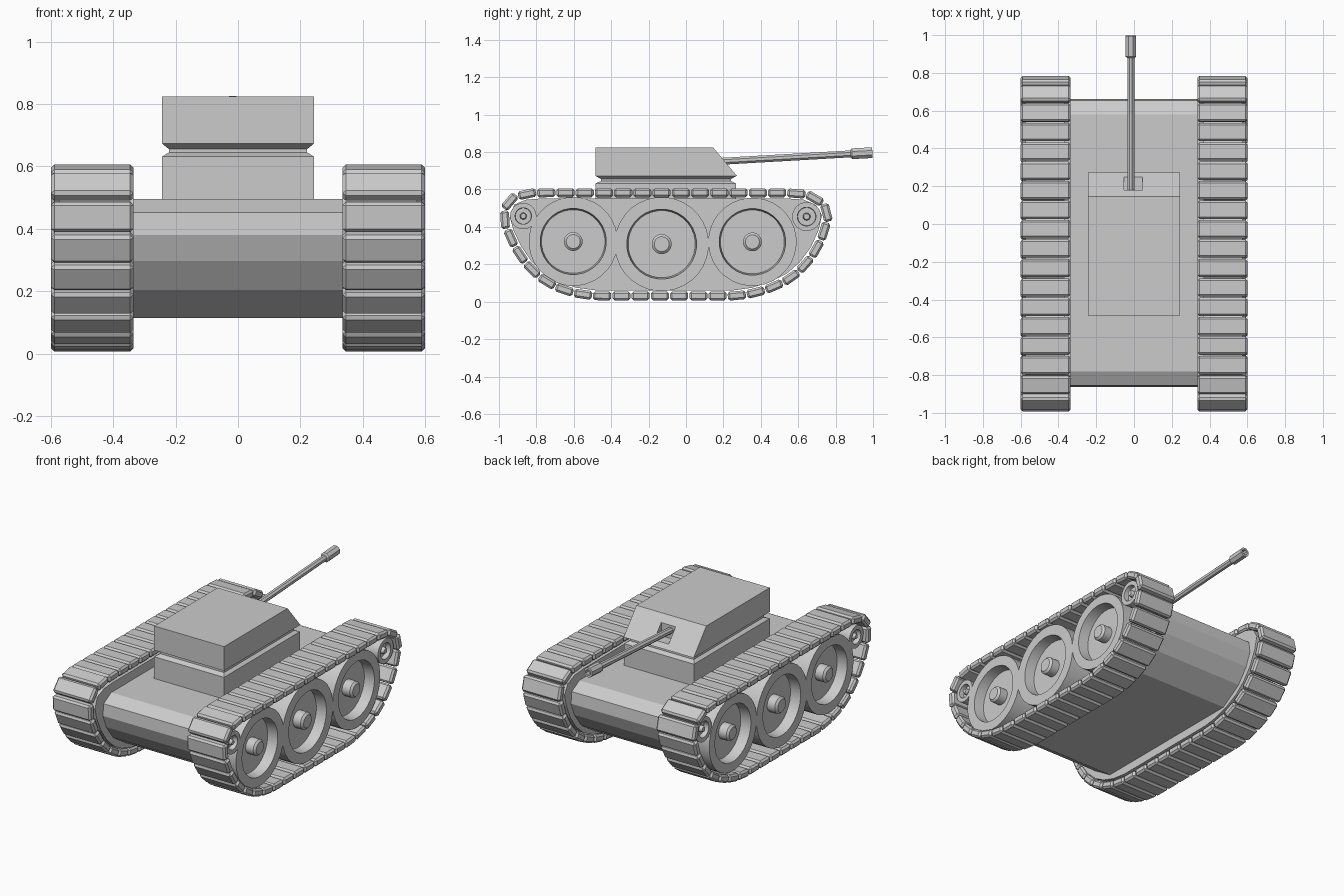
import bpy, bmesh, math
from mathutils import Vector, Matrix

if "Cube" in bpy.data.objects:
    bpy.data.objects.remove(bpy.data.objects["Cube"])

grey = bpy.data.materials.new("plain grey")
grey.use_nodes = True
grey.diffuse_color = (0.6, 0.6, 0.6, 1)
grey.node_tree.nodes["Principled BSDF"].inputs["Base Color"].default_value = (0.6, 0.6, 0.6, 1)


def finish(name, bm, smooth=False):
    bmesh.ops.recalc_face_normals(bm, faces=bm.faces[:])
    mesh = bpy.data.meshes.new(name)
    bm.to_mesh(mesh)
    bm.free()
    mesh.materials.append(grey)
    obj = bpy.data.objects.new(name, mesh)
    bpy.context.collection.objects.link(obj)
    if smooth:
        bpy.ops.object.select_all(action='DESELECT')
        obj.select_set(True)
        bpy.context.view_layer.objects.active = obj
        bpy.ops.object.shade_smooth_by_angle(angle=math.radians(30))
    return obj


def bridge(bm, rings):
    """Skin a list of point rings and cap both ends."""
    rows = [[bm.verts.new(p) for p in ring] for ring in rings]
    for a, b in zip(rows, rows[1:]):
        for i in range(len(a)):
            j = (i + 1) % len(a)
            bm.faces.new((a[i], a[j], b[j], b[i]))
    bm.faces.new(rows[0])
    bm.faces.new(rows[-1])


def extrude_x(name, profile, x0, x1):
    bm = bmesh.new()
    bridge(bm, [[(x, y, z) for y, z in profile] for x in (x0, x1)])
    return finish(name, bm)


def lathe(name, profile, start, axis, sides, smooth=True):
    """Turn (distance, radius) pairs around an axis."""
    turn = Vector(axis).to_track_quat('Z', 'Y').to_matrix()
    angles = [2 * math.pi * (i + 0.5) / sides for i in range(sides)]
    bm = bmesh.new()
    bridge(bm, [[Vector(start) + turn @ Vector((r * math.cos(a), r * math.sin(a), d))
                 for a in angles] for d, r in profile])
    return finish(name, bm, smooth)


# Hull: faceted boat-like side profile, same curve at both ends
end = [(0.68, 0.495), (0.755, 0.453), (0.763, 0.38), (0.73, 0.297), (0.66, 0.204), (0.52, 0.114)]
MID = -0.1
hull = [(MID + y, z) for y, z in end] + [(MID - y, z) for y, z in reversed(end)]
extrude_x("hull", hull, -0.34, 0.34)

# Track centre line, clockwise from the middle of the top run
path = [Vector(p) for p in (
    (-0.13, 0.582), (0.54, 0.582), (0.635, 0.575), (0.715, 0.54), (0.757, 0.465), (0.736, 0.37),
    (0.693, 0.275), (0.63, 0.19), (0.555, 0.125), (0.46, 0.077), (0.357, 0.045), (0.256, 0.031),
    (-0.485, 0.031), (-0.59, 0.045), (-0.69, 0.077), (-0.773, 0.125), (-0.848, 0.195),
    (-0.907, 0.28), (-0.95, 0.37), (-0.972, 0.455), (-0.94, 0.54), (-0.86, 0.575), (-0.77, 0.582))]
lengths = [(b - a).length for a, b in zip(path, path[1:] + path[:1])]
total = sum(lengths)


def along(distance):
    distance %= total
    for i, step in enumerate(lengths):
        if distance <= step:
            return path[i].lerp(path[(i + 1) % len(path)], distance / step)
        distance -= step
    return path[0]


def track(name, side):
    count = round(total / 0.102)
    pitch = total / count
    bm = bmesh.new()
    for k in range(count):
        c = along(k * pitch)
        t = along((k + 0.45) * pitch) - along((k - 0.45) * pitch)
        place = (Matrix.Translation((side * 0.4675, c.x, c.y))
                 @ Matrix.Rotation(math.atan2(t.y, t.x), 4, 'X')
                 @ Matrix.Diagonal((0.265, pitch * 0.94, 0.047, 1)))
        bmesh.ops.create_cube(bm, size=1, matrix=place)
    bmesh.ops.bevel(bm, geom=bm.edges[:], offset=0.011, segments=1, affect='EDGES')
    finish(name, bm)


# Running gear on each side: y, z, rim radius, dish radius, hub radius
wheels = {
    "rear_road_wheel": (-0.603, 0.322, 0.238, 0.177, 0.05),
    "middle_road_wheel": (-0.13, 0.308, 0.252, 0.187, 0.053),
    "front_road_wheel": (0.355, 0.32, 0.236, 0.178, 0.05),
    "rear_small_wheel": (-0.87, 0.458, 0.07, 0.044, 0.018),
    "front_small_wheel": (0.645, 0.455, 0.077, 0.05, 0.02),
}
inner = []
for i, p in enumerate(path):
    t = path[(i + 1) % len(path)] - path[i - 1]
    inner.append(p + Vector((t.y, -t.x)).normalized() * 0.03)

for label, side in (("left", 1), ("right", -1)):
    track(label + "_track", side)
    extrude_x(label + "_side_plate", inner, side * 0.335, side * 0.37)
    for name, (y, z, rim, dish, hub) in wheels.items():
        deep = 0.065 if rim > 0.1 else 0.03
        face = 0.215
        profile = [(0, rim), (face, rim), (face, dish), (face - deep, dish * 0.96),
                   (face - deep, hub), (face - 0.012, hub), (face, hub * 0.75)]
        lathe(f"{label}_{name}", profile, (side * 0.36, y, z), (side, 0, 0), 32)


# Turret base, pinched neck and sloped-front upper body
def slab(y0, y1, x, z):
    return [(-x, y0, z), (x, y0, z), (x, y1, z), (-x, y1, z)]


bm = bmesh.new()
bridge(bm, [slab(-0.485, 0.268, 0.243, 0.47), slab(-0.485, 0.268, 0.243, 0.632),
            slab(-0.455, 0.24, 0.222, 0.645), slab(-0.455, 0.24, 0.222, 0.656),
            slab(-0.485, 0.272, 0.243, 0.673), slab(-0.485, 0.145, 0.243, 0.825)])
turret = finish("turret", bm)

# Gun slot cut into the sloped front
cutter = extrude_x("gun_slot_cutter", [(0.18, 0.7), (0.35, 0.7), (0.35, 0.784), (0.18, 0.784)], -0.054, 0.046)
cutter.hide_render = True
cutter.hide_viewport = True
cutter.display_type = 'WIRE'
cut = turret.modifiers.new("gun_slot", 'BOOLEAN')
cut.operation = 'DIFFERENCE'
cut.solver = 'EXACT'
cut.object = cutter

# Gun barrel with a thicker hollow muzzle
aim = Vector((0, 0.82, 0.047))
breech = (-0.017, 0.175, 0.75)
lathe("gun_barrel", [(0, 0.02), (0.74, 0.02)], breech, aim, 8, False)
lathe("muzzle", [(0.706, 0.022), (0.714, 0.031), (0.823, 0.031), (0.823, 0.018), (0.79, 0.018)],
      breech, aim, 8, False)
